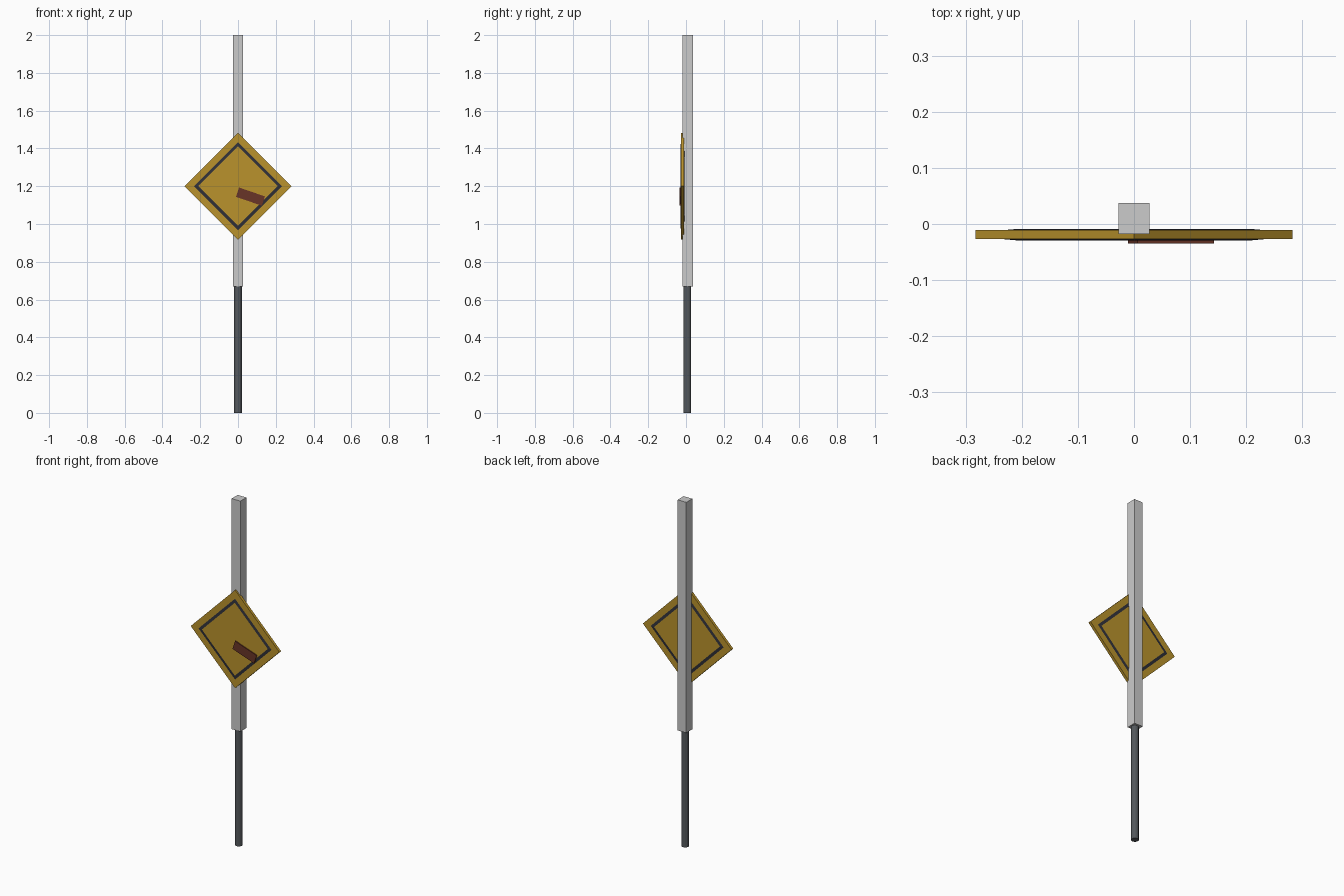
import bpy, bmesh
from math import radians
from mathutils import Matrix

cube = bpy.data.objects.get("Cube")
if cube:
    bpy.data.objects.remove(cube, do_unlink=True)


def material(name, r, g, b):
    m = bpy.data.materials.new(name)
    m.use_nodes = True
    m.diffuse_color = (r, g, b, 1)
    m.node_tree.nodes["Principled BSDF"].inputs["Base Color"].default_value = (r, g, b, 1)
    return m


light_grey = material("light grey", 0.6, 0.6, 0.6)
dark_steel = material("dark steel", 0.09, 0.1, 0.11)
yellow = material("mustard yellow", 0.49, 0.29, 0.025)
charcoal = material("charcoal", 0.03, 0.03, 0.04)
brown = material("red brown", 0.14, 0.035, 0.02)


def finish(name, bm, *mats):
    mesh = bpy.data.meshes.new(name)
    bmesh.ops.recalc_face_normals(bm, faces=bm.faces)
    bm.to_mesh(mesh)
    bm.free()
    for m in mats:
        mesh.materials.append(m)
    ob = bpy.data.objects.new(name, mesh)
    bpy.context.collection.objects.link(ob)
    return ob


def box(size, centre, tilt=0):
    """Box turned about the front-to-back axis by tilt degrees."""
    bm = bmesh.new()
    turn = Matrix.Rotation(radians(tilt), 4, 'Y')
    bmesh.ops.create_cube(bm, size=1, matrix=Matrix.Translation(centre) @ turn
                          @ Matrix.Diagonal((*size, 1)))
    return bm


# Square upper post
finish("upper_post", box((0.055, 0.055, 1.33), (0, 0.0095, 1.335)), light_grey)

# Round lower pole
bm = bmesh.new()
bmesh.ops.create_cone(bm, cap_ends=True, segments=12, radius1=0.02, radius2=0.02,
                      depth=0.67, matrix=Matrix.Translation((0, 0.0075, 0.335)))
finish("lower_pole", bm, dark_steel)

# Diamond sign with a dark sloped border and a slightly raised panel on both faces
bm = box((0.4, 0.016, 0.4), (0, -0.019, 1.2), 45)
bm.normal_update()
for face in [f for f in bm.faces if abs(f.normal.y) > 0.9]:
    bmesh.ops.inset_region(bm, faces=[face], thickness=0.05)
    ring = bmesh.ops.inset_region(bm, faces=[face], thickness=0.0225, depth=0.002)
    for f in ring["faces"]:
        f.material_index = 1
finish("diamond_sign", bm, yellow, charcoal)

# Tilted plate on the sign's front
finish("tilted_plate", box((0.145, 0.008, 0.052), (0.066, -0.031, 1.145), 19), brown)
